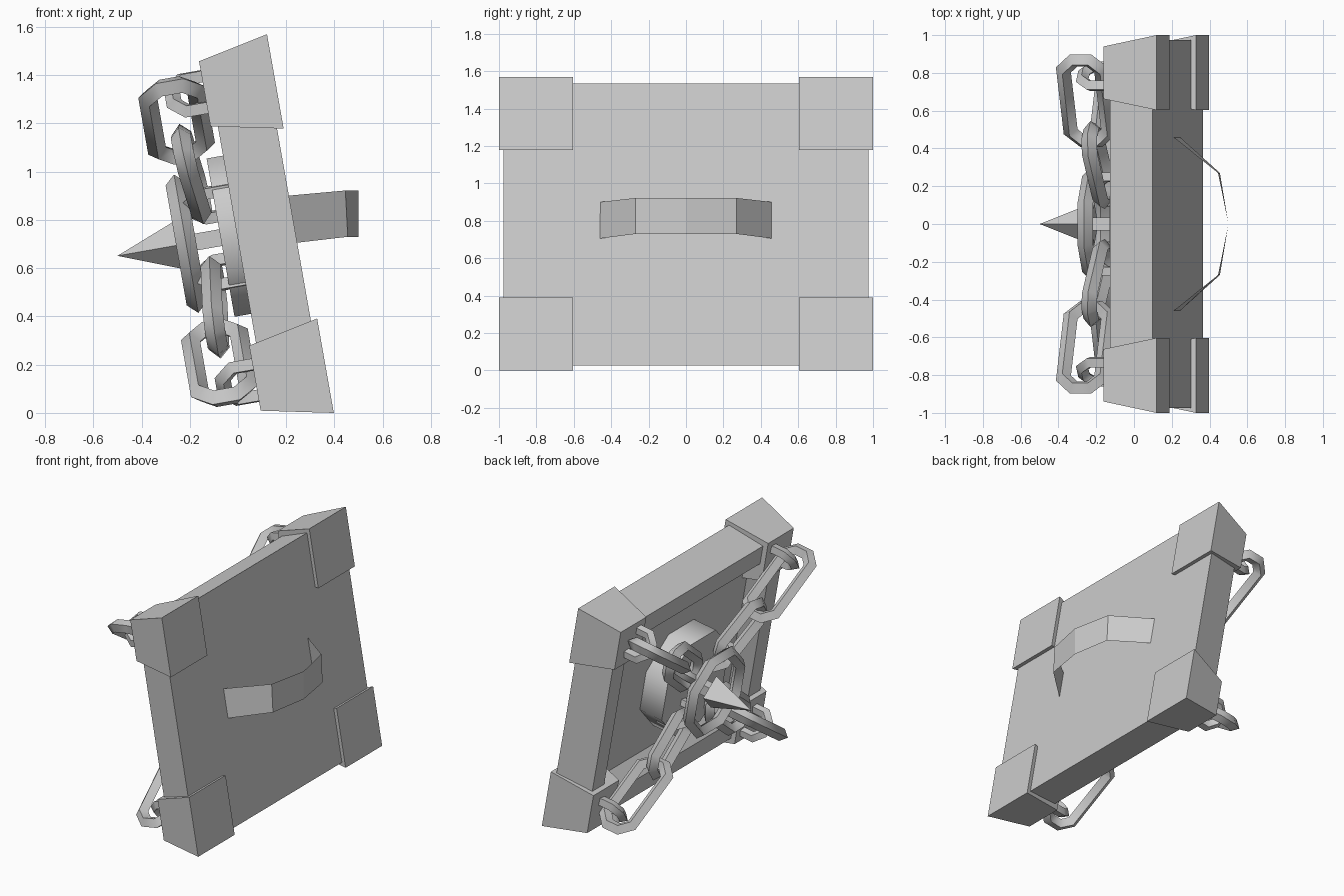
import bpy, bmesh, math
from mathutils import Matrix, Vector

if "Cube" in bpy.data.objects:
    bpy.data.objects.remove(bpy.data.objects["Cube"], do_unlink=True)

# One plain grey for everything
grey = bpy.data.materials.new("grey_metal")
grey.use_nodes = True
grey.diffuse_color = (0.6, 0.6, 0.6, 1)
grey.node_tree.nodes["Principled BSDF"].inputs["Base Color"].default_value = (0.6, 0.6, 0.6, 1)

# Shield space: -x is the front, z up, leaned back about y and lifted
LEAN = Matrix.Rotation(math.radians(-10), 4, 'Y') @ Matrix.Translation((0, 0, 0.728))


def finish(bm, name, matrix=LEAN, smooth=False):
    bmesh.ops.recalc_face_normals(bm, faces=bm.faces)
    bm.transform(matrix)
    mesh = bpy.data.meshes.new(name)
    bm.to_mesh(mesh)
    bm.free()
    mesh.materials.append(grey)
    for p in mesh.polygons:
        p.use_smooth = smooth
    if smooth:
        mesh.set_sharp_from_angle(angle=math.radians(50))
    obj = bpy.data.objects.new(name, mesh)
    bpy.context.collection.objects.link(obj)


def box(x0, x1, y0, y1, z0, z1):
    bm = bmesh.new()
    bmesh.ops.create_cube(bm, size=1)
    size = Vector((x1 - x0, y1 - y0, z1 - z0))
    mid = Vector((x0 + x1, y0 + y1, z0 + z1)) / 2
    for v in bm.verts:
        v.co = v.co * size + mid
    return bm


def taper_front(bm, y_mid, z_mid, y_scale, z_scale):
    """Shrink the front (-x) face about its middle."""
    front = min(bm.faces, key=lambda f: f.calc_center_median().x)
    for v in front.verts:
        v.co.y = y_mid + (v.co.y - y_mid) * y_scale
        v.co.z = z_mid + (v.co.z - z_mid) * z_scale
    return front


def prism(sides, r_front, r_back, x0, x1, turn=0.0):
    """Cone or prism lying along x."""
    bm = bmesh.new()
    bmesh.ops.create_cone(bm, cap_ends=True, segments=sides, radius1=r_back,
                          radius2=r_front, depth=x1 - x0)
    bm.transform(Matrix.Translation(((x0 + x1) / 2, 0, 0))
                 @ Matrix.Rotation(-math.pi / 2, 4, 'Y')
                 @ Matrix.Rotation(turn, 4, 'Z'))
    return bm


def link(name, centre, along, across, major, stretch, minor=0.042):
    """Eight-sided loop with a diamond section, pulled apart along its length."""
    bm = bmesh.new()
    normal = along.cross(across)
    loops = []
    for i in range(8):
        a = (i + 0.5) * math.pi / 4
        out = along * math.cos(a) + across * math.sin(a)
        base = centre + along * math.copysign(stretch, math.cos(a))
        loops.append([bm.verts.new(base + out * (major + minor * math.cos(b))
                                   + normal * minor * math.sin(b))
                      for b in (k * math.pi / 2 for k in range(4))])
    for i in range(8):
        p, q = loops[i], loops[(i + 1) % 8]
        for k in range(4):
            n = (k + 1) % 4
            bm.faces.new((p[k], p[n], q[n], q[k]))
    finish(bm, name, smooth=True)


# Plate, narrowing to the front: flat rim, then a sloped wall down to the panel
bm = box(0.124, 0.364, -0.975, 0.975, -0.766, 0.766)
front = taper_front(bm, 0, 0, 0.935, 0.92)
for width, drop in ((0.13, 0), (0.09, 0.1)):
    bmesh.ops.inset_region(bm, faces=[front], thickness=width, use_even_offset=True)
    for v in front.verts:
        v.co.x += drop
finish(bm, "plate")

# Boss, rod, spike and the ring round it
octagon = math.pi / 8
r = 0.333 / math.cos(octagon)
finish(prism(8, r, r, 0.055, 0.23, octagon), "boss", smooth=True)
finish(box(-0.09, 0.06, -0.035, 0.035, -0.035, 0.035), "spike_rod")
finish(prism(4, 0, 0.115, -0.379, -0.085), "spike")
X = Vector((1, 0, 0))
link("spike_ring", Vector((-0.09, 0, 0)), Vector((0, 0, 1)), Vector((0, 1, 0)), 0.273, 0)

# Corner guards and chains
for sy, side in ((1, "back"), (-1, "front")):
    for sz, level in ((1, "upper"), (-1, "lower")):
        tag = f"{level}_{side}"
        bm = box(0.094, 0.391, 0.603, 1.0, 0.4, 0.797)
        taper_front(bm, 0.8, 0.598, 0.7, 0.69)
        finish(bm, "corner_" + tag, LEAN @ Matrix.Diagonal((1, sy, sz, 1)))

        radial = Vector((0, 0.79 * sy, 0.613 * sz))
        tangent = X.cross(radial)
        shallow = Vector((0, 0.83 * sy, 0.56 * sz))
        sloped = (radial - X * 0.08).normalized()
        link("corner_staple_" + tag, radial * 0.99 + X * 0.09, X, tangent, 0.09, 0.045, 0.035)
        link("outer_link_" + tag, Vector((-0.04, 0.652 * sy, 0.51 * sz)), shallow, X,
             0.11, 0.155)
        link("inner_link_" + tag, Vector((-0.018, 0.312 * sy, 0.28 * sz)), sloped, tangent,
             0.11, 0.11)
        link("boss_staple_" + tag, radial * 0.23 + X * 0.06, X, radial, 0.09, 0.02, 0.033)

# Bent strap handle on the rear: (y, top x, top z, bottom x, bottom z)
strap = [(0.463, 0.205, 0.9, 0.24, 0.705), (0.27, 0.445, 0.922, 0.455, 0.73),
         (0, 0.5, 0.922, 0.5, 0.73)]
strap += [(-s[0],) + s[1:] for s in strap[1::-1]]
bm = bmesh.new()
rows = [(bm.verts.new((tx, y, tz)), bm.verts.new((bx, y, bz))) for y, tx, tz, bx, bz in strap]
for (a, b), (c, d) in zip(rows, rows[1:]):
    bm.faces.new((a, b, d, c))
finish(bm, "strap_handle", Matrix.Identity(4))
